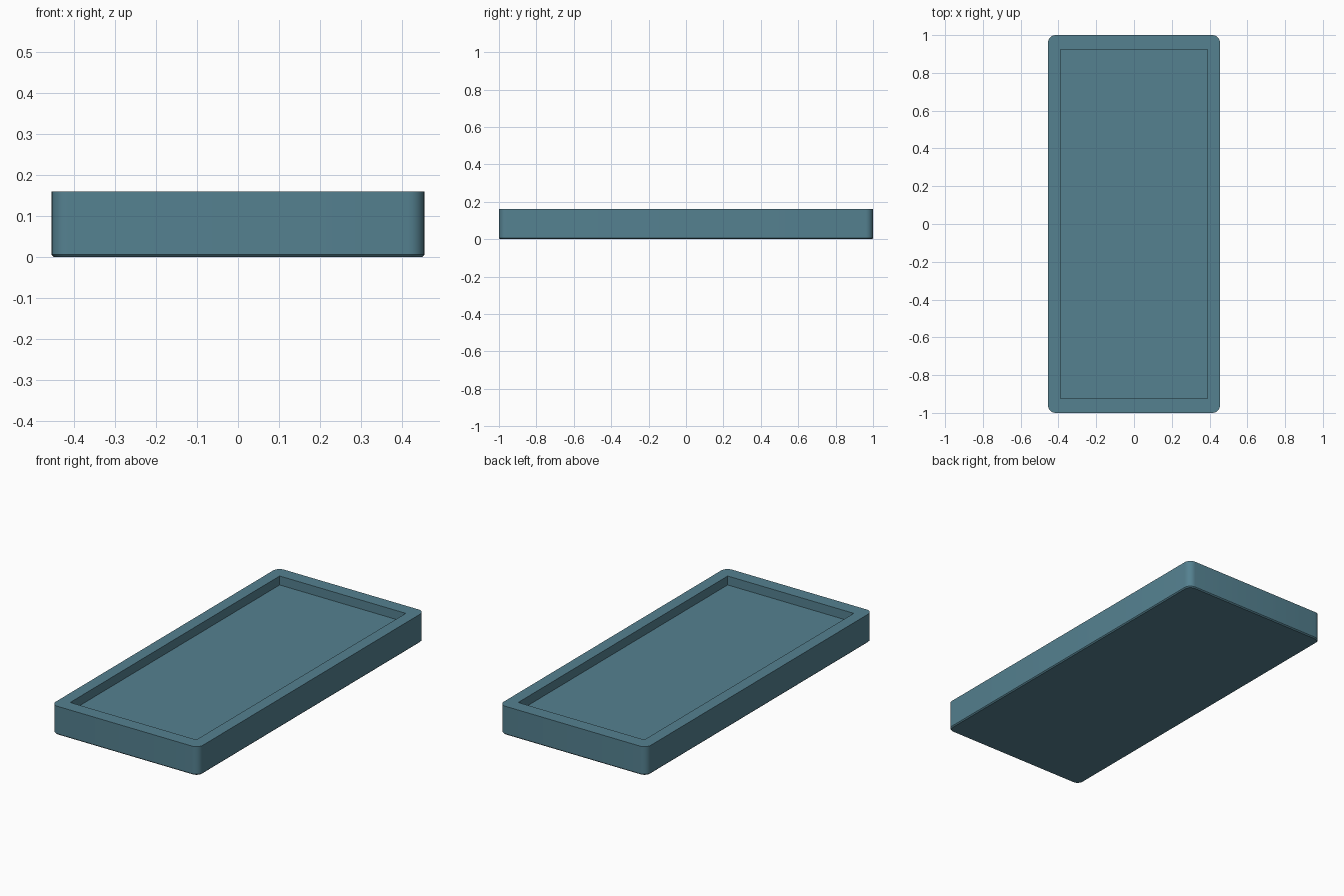
import bpy, bmesh, math

if "Cube" in bpy.data.objects:
    bpy.data.objects.remove(bpy.data.objects["Cube"])

HX, HY, H = 0.455, 1.0, 0.16      # outer half sizes and height
IX, IY, FLOOR = 0.39, 0.925, 0.11  # recess half sizes and floor height
R, SEG, CH = 0.04, 6, 0.006       # corner radius, corner steps, bottom chamfer

bm = bmesh.new()


def ring(hx, hy, r, z):
    """Rounded rectangle loop; r = 0 gives the same count collapsed to a corner."""
    verts = []
    for k, (sx, sy) in enumerate([(1, 1), (-1, 1), (-1, -1), (1, -1)]):
        for i in range(SEG + 1 if r else 1):
            a = math.pi / 2 * (k + i / SEG)
            verts.append(bm.verts.new((sx * (hx - r) + r * math.cos(a),
                                       sy * (hy - r) + r * math.sin(a), z)) if r
                         else bm.verts.new((sx * hx, sy * hy, z)))
    return verts


def bridge(a, b):
    n = len(a)
    for i in range(n):
        j = (i + 1) % n
        bm.faces.new((a[i], a[j], b[j], b[i]))


# Outer shell with a slightly chamfered underside
base = ring(HX - CH, HY - CH, R - CH, 0)
low = ring(HX, HY, R, CH)
top = ring(HX, HY, R, H)
bm.faces.new(base[::-1])
bridge(base, low)
bridge(low, top)

# Square-cornered recess
lip = ring(IX, IY, 0, H)
floor = ring(IX, IY, 0, FLOOR)
bridge(lip, floor)
bm.faces.new(floor)

# Flat rim: corner fans and straight strips
n = SEG + 1
for k in range(4):
    for i in range(SEG):
        bm.faces.new((top[k * n + i], top[k * n + i + 1], lip[k]))
    k2 = (k + 1) % 4
    bm.faces.new((top[k * n + SEG], top[k2 * n], lip[k2], lip[k]))

bmesh.ops.recalc_face_normals(bm, faces=bm.faces)
mesh = bpy.data.meshes.new("tray")
bm.to_mesh(mesh)
bm.free()
tray = bpy.data.objects.new("tray", mesh)
bpy.context.collection.objects.link(tray)

# Slate teal finish
mat = bpy.data.materials.new("slate_teal")
mat.diffuse_color = (0.09, 0.22, 0.28, 1)
mat.use_nodes = True
mat.node_tree.nodes["Principled BSDF"].inputs["Base Color"].default_value = mat.diffuse_color
mesh.materials.append(mat)

bpy.context.view_layer.objects.active = tray
tray.select_set(True)
bpy.ops.object.shade_smooth_by_angle(angle=math.radians(30))
